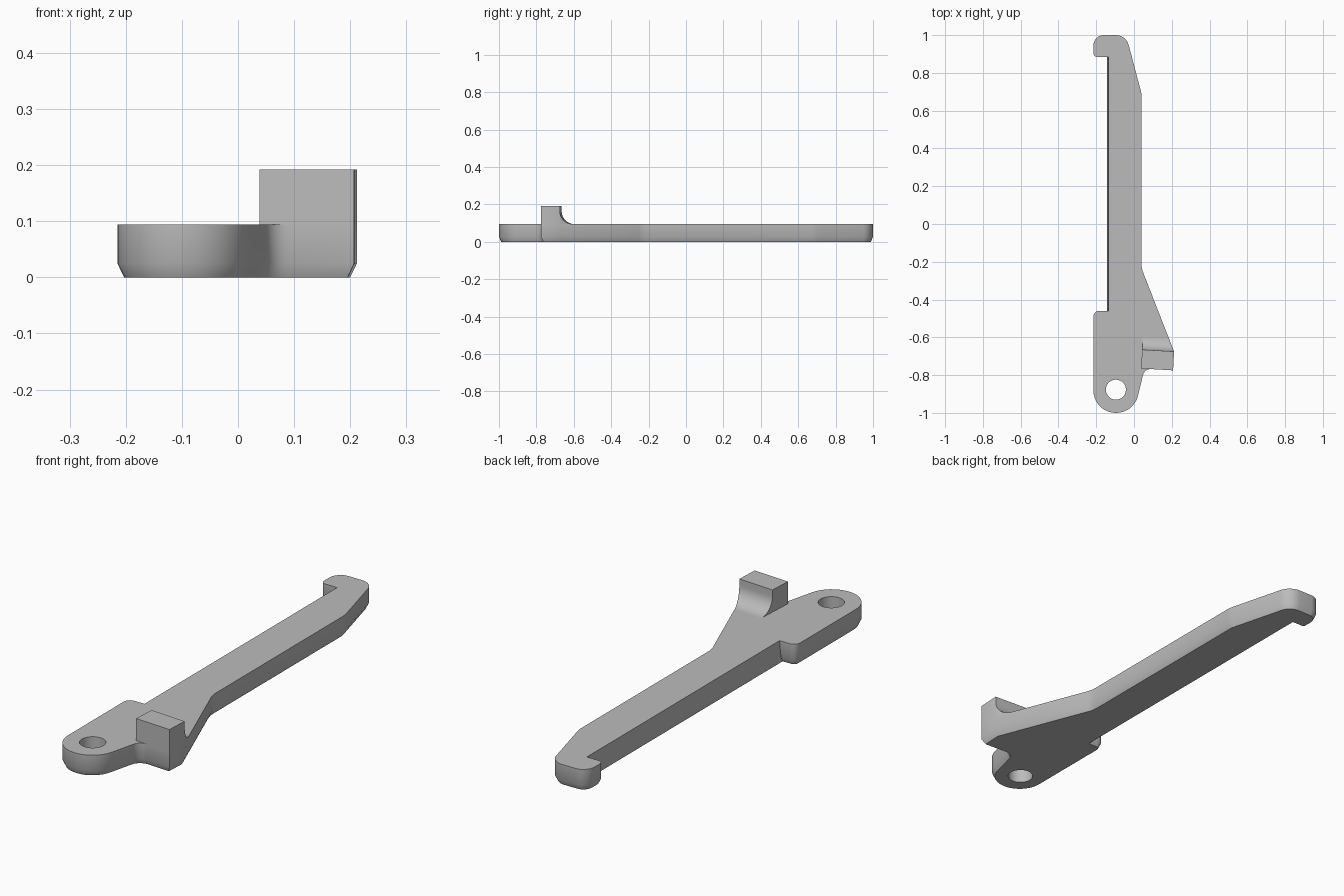
import bpy, bmesh, math
from mathutils import Vector, Matrix

cube = bpy.data.objects.get("Cube")
if cube:
    bpy.data.objects.remove(cube, do_unlink=True)

grey = bpy.data.materials.new("plain grey")
grey.use_nodes = True
colour = (0.5, 0.5, 0.5, 1)
grey.diffuse_color = colour
grey.node_tree.nodes["Principled BSDF"].inputs["Base Color"].default_value = colour

THICK, CHAMFER_Z, CHAMFER = 0.094, 0.025, 0.012
NOTCH_X, NOTCH_SLOPE = -0.142, 0.007


def add_object(name, bm):
    bmesh.ops.recalc_face_normals(bm, faces=bm.faces)
    mesh = bpy.data.meshes.new(name)
    bm.to_mesh(mesh)
    bm.free()
    mesh.materials.append(grey)
    obj = bpy.data.objects.new(name, mesh)
    bpy.context.collection.objects.link(obj)
    return obj


def activate(obj):
    bpy.ops.object.select_all(action='DESELECT')
    obj.select_set(True)
    bpy.context.view_layer.objects.active = obj


def rounded(corners):
    """Outline with each (x, y, radius) corner replaced by a tangent arc."""
    out = []
    for i, (x, y, r) in enumerate(corners):
        p = Vector((x, y))
        if r == 0:
            out.append(p)
            continue
        a = (Vector(corners[i - 1][:2]) - p).normalized()
        b = (Vector(corners[(i + 1) % len(corners)][:2]) - p).normalized()
        half = a.angle(b) / 2
        centre = p + (a + b).normalized() * r / math.sin(half)
        start = p + a * r / math.tan(half) - centre
        end = p + b * r / math.tan(half) - centre
        sweep = math.pi - 2 * half
        if start.x * end.y - start.y * end.x < 0:
            sweep = -sweep
        steps = max(2, round(abs(sweep) / math.radians(9)))
        for k in range(steps + 1):
            out.append(centre + Matrix.Rotation(sweep * k / steps, 2) @ start)
    return out


def inset(points, d):
    """Mitred inward offset of a counter-clockwise outline."""
    out = []
    for i, p in enumerate(points):
        e1 = (p - points[i - 1]).normalized()
        e2 = (points[(i + 1) % len(points)] - p).normalized()
        n1, n2 = Vector((-e1.y, e1.x)), Vector((-e2.y, e2.x))
        out.append(p + (n1 + n2) * d / (1 + n1.dot(n2)))
    return out


# Lever plate: pivot end, front lug, tapered flank, straight arm, hooked tip
outline = rounded([
    (-0.215, -1, 0.119), (-0.001, -1, 0.119), (0.056, -0.766, 0.04),
    (0.207, -0.775, 0), (0.212, -0.675, 0), (0.04, -0.235, 0.1),
    (0.04, 0.69, 0.1), (-0.042, 1, 0.07), (-0.215, 1, 0.055),
    (-0.215, 0.885, 0.02), (NOTCH_X, 0.885, 0), (NOTCH_X, -0.46, 0),
    (-0.215, -0.46, 0.03)])
top, bottom = [p.copy() for p in outline], inset(outline, CHAMFER)
for p, t, b in zip(outline, top, bottom):
    if p.x == outline[-1].x:
        continue
    if abs(p.x - NOTCH_X) < 1e-5 and -0.47 < p.y < 0.89:
        t.x += NOTCH_SLOPE
        b.x = p.x

bm = bmesh.new()
rings = [[bm.verts.new((p.x, p.y, z)) for p in ring]
         for ring, z in ((bottom, 0), (outline, CHAMFER_Z), (top, THICK))]
bm.faces.new(rings[0][::-1])
bm.faces.new(rings[2])
for lo, hi in zip(rings, rings[1:]):
    for i in range(len(lo)):
        j = (i + 1) % len(lo)
        bm.faces.new((lo[i], lo[j], hi[j], hi[i]))
plate = add_object("lever_plate", bm)

# Pivot hole
bm = bmesh.new()
bmesh.ops.create_cone(bm, cap_ends=True, segments=40, radius1=0.053, radius2=0.053,
                      depth=0.4, matrix=Matrix.Translation((-0.096, -0.877, 0.05)))
cutter = add_object("pivot_hole_cutter", bm)
cutter.hide_render = True
activate(plate)
cut = plate.modifiers.new("pivot hole", 'BOOLEAN')
cut.operation, cut.solver, cut.object = 'DIFFERENCE', 'EXACT', cutter
bpy.ops.object.modifier_apply(modifier=cut.name)
bpy.data.objects.remove(cutter, do_unlink=True)

# Raised stop: block with a concave fillet behind, swept along the lug
R = 0.07
profile = [(0, THICK), (0, 0.192), (0.1, 0.192)]
for k in range(11):
    a = math.pi / 2 * k / 10
    profile.append((0.1 + R * (1 - math.cos(a)), THICK + R * (1 - math.sin(a))))
bm = bmesh.new()
corner, along = Vector((0.038, -0.765, 0)), Vector((0.169, -0.01, 0))
back = Vector((0.05, 1, 0))
first = [bm.verts.new(corner + back * v + Vector((0, 0, z))) for v, z in profile]
face = bm.faces.new(first)
moved = bmesh.ops.extrude_face_region(bm, geom=[face])["geom"]
bmesh.ops.translate(bm, vec=along,
                    verts=[g for g in moved if isinstance(g, bmesh.types.BMVert)])
# Trim the fillet flush with the tapered flank of the plate
cut = bmesh.ops.bisect_plane(bm, geom=bm.verts[:] + bm.edges[:] + bm.faces[:],
                             plane_co=(0.212, -0.675, 0), plane_no=(0.44, 0.172, 0),
                             clear_outer=True)
edges = [g for g in cut["geom_cut"] if isinstance(g, bmesh.types.BMEdge)]
bmesh.ops.holes_fill(bm, edges=edges, sides=0)
stop = add_object("raised_stop", bm)

for obj in (plate, stop):
    activate(obj)
    bpy.ops.object.shade_smooth_by_angle(angle=math.radians(30))
